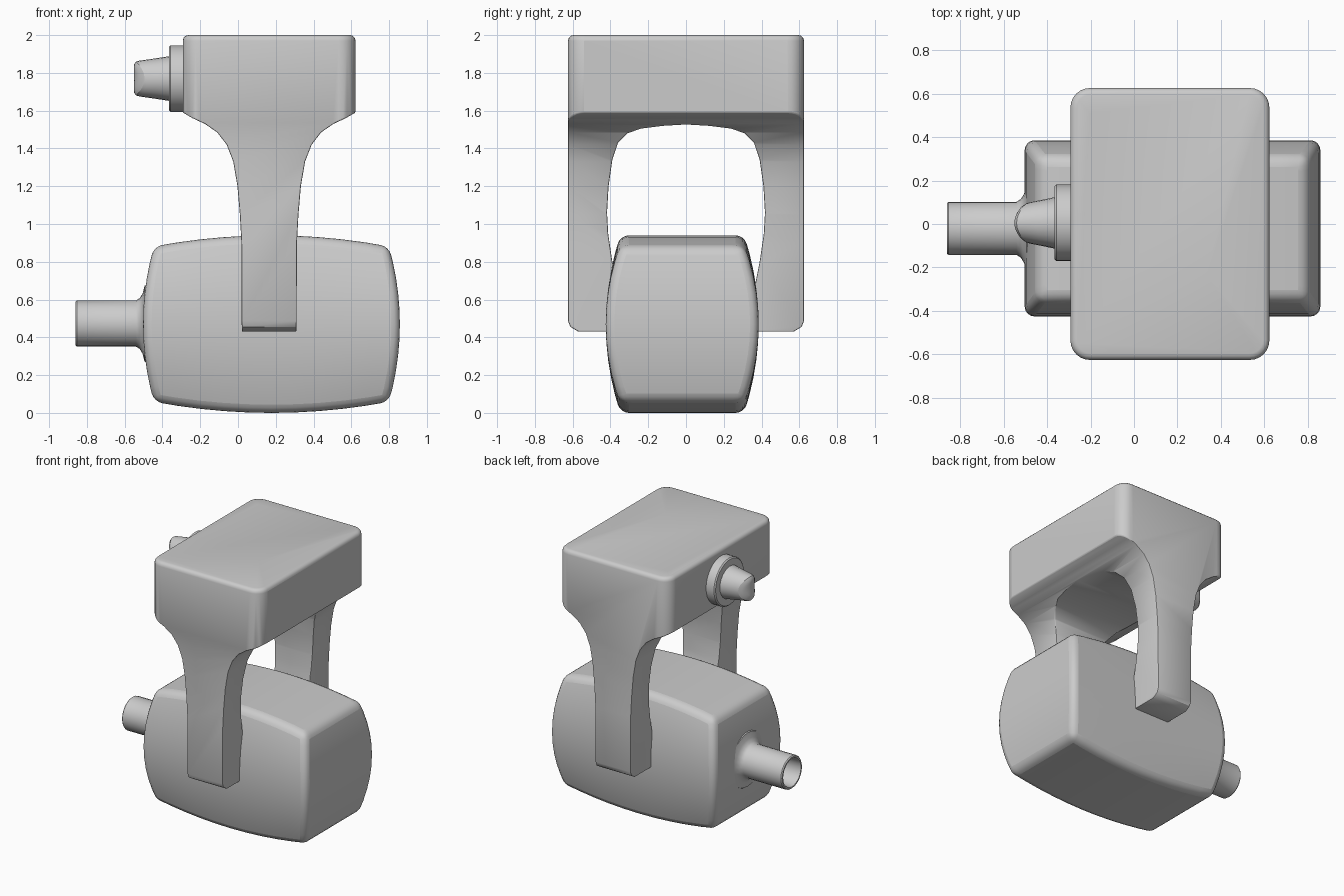
import bpy, bmesh, math
from mathutils import Vector

if "Cube" in bpy.data.objects:
    bpy.data.objects.remove(bpy.data.objects["Cube"])


def finish(bm, name, smooth=35):
    bmesh.ops.recalc_face_normals(bm, faces=bm.faces[:])
    me = bpy.data.meshes.new(name)
    bm.to_mesh(me)
    bm.free()
    ob = bpy.data.objects.new(name, me)
    bpy.context.collection.objects.link(ob)
    activate(ob)
    bpy.ops.object.shade_smooth_by_angle(angle=math.radians(smooth))
    return ob


def activate(ob):
    bpy.ops.object.select_all(action='DESELECT')
    ob.select_set(True)
    bpy.context.view_layer.objects.active = ob


def bevel(ob, width, segments, angle):
    m = ob.modifiers.new("bevel", 'BEVEL')
    m.width, m.segments = width, segments
    m.limit_method, m.angle_limit = 'ANGLE', math.radians(angle)
    activate(ob)
    bpy.ops.object.modifier_apply(modifier=m.name)
    bpy.ops.object.shade_smooth_by_angle(angle=math.radians(40))


def extrude_profile(points, to_3d, depth):
    """Solid from a closed 2D profile, extruded by the vector depth."""
    bm = bmesh.new()
    face = bm.faces.new([bm.verts.new(to_3d(*p)) for p in points])
    ext = bmesh.ops.extrude_face_region(bm, geom=[face])
    verts = [g for g in ext['geom'] if isinstance(g, bmesh.types.BMVert)]
    bmesh.ops.translate(bm, verts=verts, vec=Vector(depth))
    return bm


def lathe_x(name, profile, y, z, sides):
    """Revolve (x, radius) points about an axis along x."""
    bm = bmesh.new()
    rings = []
    for x, r in profile:
        rings.append([bm.verts.new((x, y + r * math.cos(2 * math.pi * i / sides),
                                    z + r * math.sin(2 * math.pi * i / sides)))
                      for i in range(sides)])
    for a, b in zip(rings, rings[1:]):
        for i in range(sides):
            j = (i + 1) % sides
            bm.faces.new((a[i], a[j], b[j], b[i]))
    bm.faces.new(rings[0])
    bm.faces.new(rings[-1])
    return finish(bm, name)


# Barrel-sided body: a gridded cube bulged along each direction
bm = bmesh.new()
bmesh.ops.create_cube(bm, size=2)
bmesh.ops.subdivide_edges(bm, edges=bm.edges[:], cuts=9, use_grid_fill=True)
for v in bm.verts:
    u, s, w = v.co
    v.co = (0.177 + 0.68 * u * (1 - 0.085 * w * w),
            -0.02 + 0.405 * s * (1 - 0.19 * w * w),
            0.47 + 0.47 * w * (1 - 0.125 * u * u))
body = finish(bm, "body")
bevel(body, 0.045, 4, 40)

# Hollow spout with a flared root
lathe_x("spout", [(-0.58, 0.095), (-0.85, 0.1), (-0.86, 0.105), (-0.86, 0.116),
                  (-0.853, 0.122), (-0.54, 0.122), (-0.52, 0.135),
                  (-0.505, 0.16), (-0.495, 0.2), (-0.45, 0.23)], -0.02, 0.473, 24)

# Yoke: the front outline and side outline intersected
CX = 0.165
half = [(0.145, 0.43), (0.147, 0.9), (0.155, 1.05), (0.168, 1.2), (0.19, 1.33),
        (0.225, 1.42), (0.275, 1.485), (0.34, 1.53), (0.405, 1.56), (0.457, 1.59),
        (0.457, 2.0)]
front_outline = [(CX + x, z) for x, z in half] + [(CX - x, z) for x, z in reversed(half)]
yoke = finish(extrude_profile(front_outline, lambda x, z: (x, -0.7, z), (0, 1.4, 0)), "yoke")

side = [(0.63, 2.1), (0.63, 0.5), (0.612, 0.455), (0.57, 0.43), (0.355, 0.425),
        (0.36, 0.65), (0.39, 0.8), (0.412, 0.95), (0.418, 1.06), (0.41, 1.2),
        (0.39, 1.34), (0.36, 1.43), (0.31, 1.48), (0.24, 1.505), (0.12, 1.52)]
side_outline = side + [(0, 1.527)] + [(-y, z) for y, z in reversed(side)]
side_cut = finish(extrude_profile(side_outline, lambda y, z: (-0.6, y, z), (1.6, 0, 0)),
                  "side_cutter")

# Rounded block that trims the head corners
bm = bmesh.new()
bmesh.ops.create_cube(bm, size=1)
bmesh.ops.scale(bm, vec=(0.915, 1.25, 2.5), verts=bm.verts[:])
bmesh.ops.translate(bm, vec=(CX, 0, 0.75), verts=bm.verts[:])
up = [e for e in bm.edges if abs(e.verts[0].co.z - e.verts[1].co.z) > 1]
bmesh.ops.bevel(bm, geom=up, offset=0.09, segments=6, profile=0.5, affect='EDGES')
top = [e for e in bm.edges if all(v.co.z > 1.9 for v in e.verts)]
bmesh.ops.bevel(bm, geom=top, offset=0.03, segments=3, profile=0.5, affect='EDGES')
corner_cut = finish(bm, "corner_cutter")

for cutter in (side_cut, corner_cut):
    m = yoke.modifiers.new("trim", 'BOOLEAN')
    m.operation, m.solver, m.object = 'INTERSECT', 'EXACT', cutter
    activate(yoke)
    bpy.ops.object.modifier_apply(modifier=m.name)
    bpy.data.objects.remove(cutter)
bevel(yoke, 0.012, 2, 50)

# Knob collar and tapered knob with its tip rounded across y
KZ = 1.77
lathe_x("knob_collar", [(-0.25, 0.176), (-0.357, 0.176), (-0.365, 0.168), (-0.365, 0.06)],
        0.005, KZ, 32)
knob = lathe_x("knob", [(-0.34, 0.122), (-0.365, 0.118), (-0.45, 0.105), (-0.52, 0.095),
                        (-0.54, 0.09), (-0.55, 0.075), (-0.55, 0.05), (-0.55, 0.025),
                        (-0.55, 0.005)], 0.005, KZ, 24)
for v in knob.data.vertices:
    t = min(1, max(0, (-0.40 - v.co.x) / 0.15))
    v.co.x += 6 * t * (v.co.y - 0.005) ** 2
